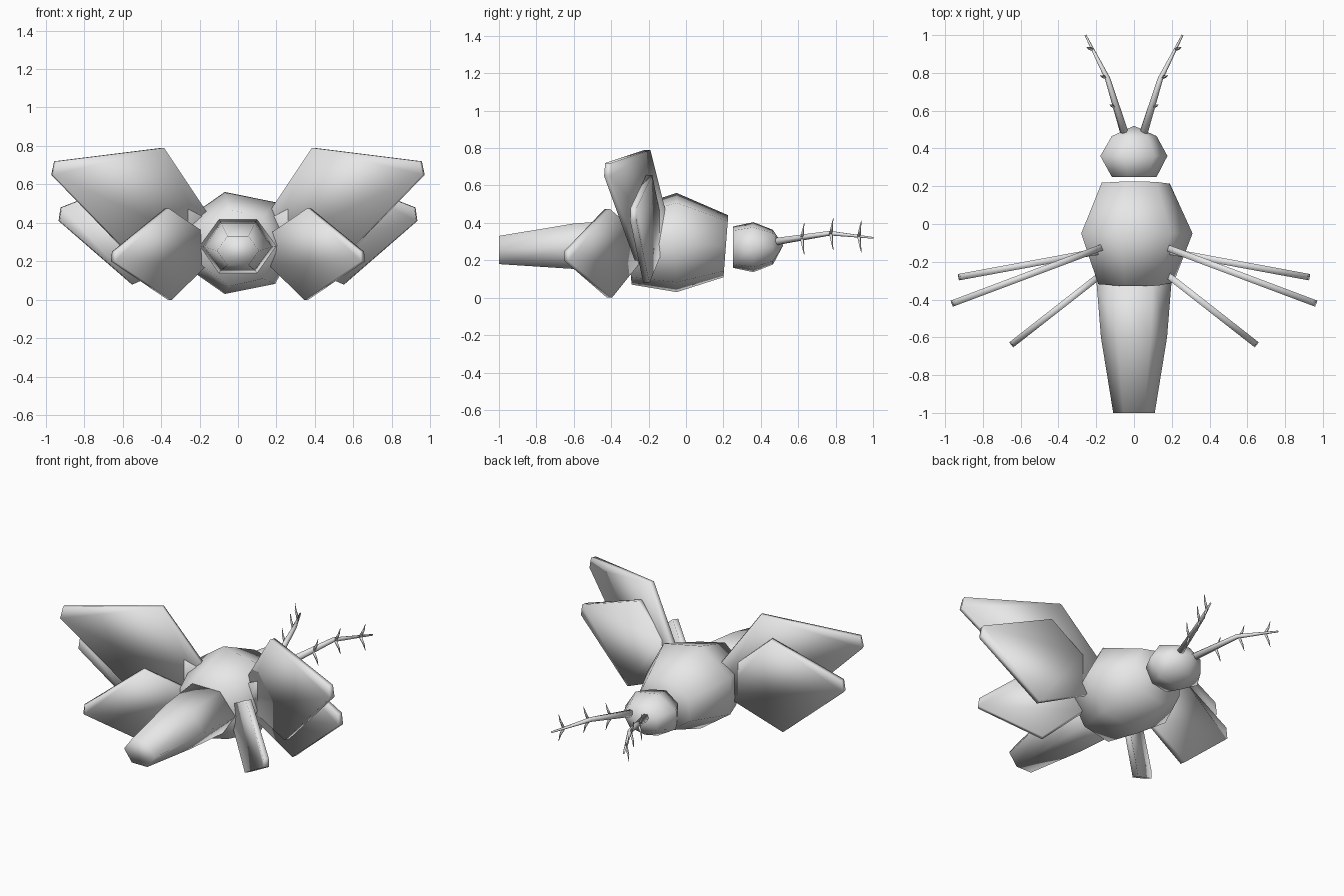
import bpy, bmesh
from math import cos, sin, tau
from mathutils import Vector

cube = bpy.data.objects.get("Cube")
if cube:
    bpy.data.objects.remove(cube)

grey = bpy.data.materials.new("plain_grey")
grey.use_nodes = True
grey.diffuse_color = (0.8, 0.8, 0.8, 1)
grey.node_tree.nodes["Principled BSDF"].inputs["Base Color"].default_value = (0.8, 0.8, 0.8, 1)


def finish(name, bm):
    """Turn a bmesh into a smooth shaded object."""
    bmesh.ops.recalc_face_normals(bm, faces=bm.faces)
    for f in bm.faces:
        f.smooth = True
    mesh = bpy.data.meshes.new(name)
    bm.to_mesh(mesh)
    bm.free()
    mesh.materials.append(grey)
    obj = bpy.data.objects.new(name, mesh)
    bpy.context.collection.objects.link(obj)
    return obj


def bridge(bm, a, b):
    n = len(a)
    for i in range(n):
        bm.faces.new((a[i], a[(i + 1) % n], b[(i + 1) % n], b[i]))


def body_part(name, sides, rings, tip=None):
    """Loft along y; each ring is (y, centre x, centre z, x radius, z radius, lean)."""
    bm = bmesh.new()
    loops = []
    for y, cx, cz, rx, rz, lean in rings:
        angles = [tau * i / sides for i in range(sides)]
        loops.append([bm.verts.new((cx + rx * cos(a), y + lean * sin(a), cz + rz * sin(a)))
                      for a in angles])
    for a, b in zip(loops, loops[1:]):
        bridge(bm, a, b)
    bm.faces.new(loops[0])
    if tip:
        point = bm.verts.new(tip)
        last = loops[-1]
        for i in range(sides):
            bm.faces.new((last[i], last[(i + 1) % sides], point))
    else:
        bm.faces.new(loops[-1])
    return finish(name, bm)


def wing(name, side, root, tip, outline, thick=0.034):
    """Thin upright plate swept along root-tip; outline is (x, z)."""
    root, tip = Vector(root), Vector(tip)
    along = (tip - root).normalized()
    off = Vector((-along.y, along.x)) * thick / 2
    bm = bmesh.new()
    loops = []
    for s in (-1, 1):
        loop = []
        for x, z in outline:
            y = root.y + (x - root.x) * along.y / along.x
            loop.append(bm.verts.new((side * (x + s * off.x), y + s * off.y, z)))
        loops.append(loop)
        bm.faces.new(loop)
    bridge(bm, *loops)
    return finish(name, bm)


def tube(bm, points, radii, sides=6):
    """Tapered tube through points."""
    points = [Vector(p) for p in points]
    loops = []
    for i, (p, r) in enumerate(zip(points, radii)):
        d = points[min(i + 1, len(points) - 1)] - points[max(i - 1, 0)]
        turn = d.to_track_quat('Z', 'Y')
        loops.append([bm.verts.new(p + turn @ Vector((r * cos(tau * k / sides), r * sin(tau * k / sides), 0)))
                      for k in range(sides)])
    for a, b in zip(loops, loops[1:]):
        bridge(bm, a, b)
    bm.faces.new(loops[0])
    bm.faces.new(loops[-1])


# Body: tapering abdomen, faceted thorax and head
body_part("abdomen", 6, [(-1.0, 0, 0.255, 0.11, 0.087, 0),
                         (-0.6, 0, 0.275, 0.175, 0.14, 0),
                         (-0.29, 0, 0.28, 0.2, 0.162, 0)])
body_part("thorax", 7, [(-0.31, 0, 0.27, 0.21, 0.205, -0.02),
                        (-0.05, 0, 0.295, 0.31, 0.272, 0),
                        (0.213, 0, 0.275, 0.19, 0.17, 0.013)])
body_part("head", 7, [(0.25, -0.005, 0.27, 0.125, 0.113, 0),
                      (0.36, -0.01, 0.27, 0.187, 0.137, 0),
                      (0.465, -0.005, 0.27, 0.125, 0.095, 0)], tip=(0, 0.52, 0.28))

# Wings: three on each side
wings = {
    "fore_wing": ((0.16, -0.14), (0.92, -0.28),
                  [(0.16, 0.42), (0.27, 0.475), (0.47, 0.655), (0.92, 0.48),
                   (0.93, 0.41), (0.55, 0.08), (0.17, 0.25)]),
    "upper_wing": ((0.16, -0.12), (0.96, -0.42),
                   [(0.15, 0.43), (0.39, 0.79), (0.95, 0.72),
                    (0.965, 0.65), (0.53, 0.2), (0.16, 0.28)]),
    "hind_wing": ((0.19, -0.28), (0.65, -0.64),
                  [(0.17, 0.34), (0.37, 0.475), (0.645, 0.25),
                   (0.65, 0.2), (0.355, 0.0), (0.17, 0.18)]),
}
for side, label in ((1, "left"), (-1, "right")):
    for part, (root, tip, outline) in wings.items():
        wing(label + "_" + part, side, root, tip, outline)

    # Antenna with pairs of thin barbs
    bm = bmesh.new()
    tube(bm, [(side * 0.05, 0.48, 0.3), (side * 0.14, 0.77, 0.345), (side * 0.257, 1.0, 0.32)],
         (0.022, 0.014, 0.005))
    for x, y, z in ((0.1, 0.62, 0.315), (0.15, 0.775, 0.34), (0.222, 0.925, 0.327)):
        for up in (-1, 1):
            tube(bm, [(side * x, y, z), (side * (x + 0.02), y + 0.006, z + up * 0.045),
                      (side * (x + 0.028), y + 0.012, z + up * 0.085)], (0.01, 0.006, 0.001), 4)
    finish(label + "_antenna", bm)
